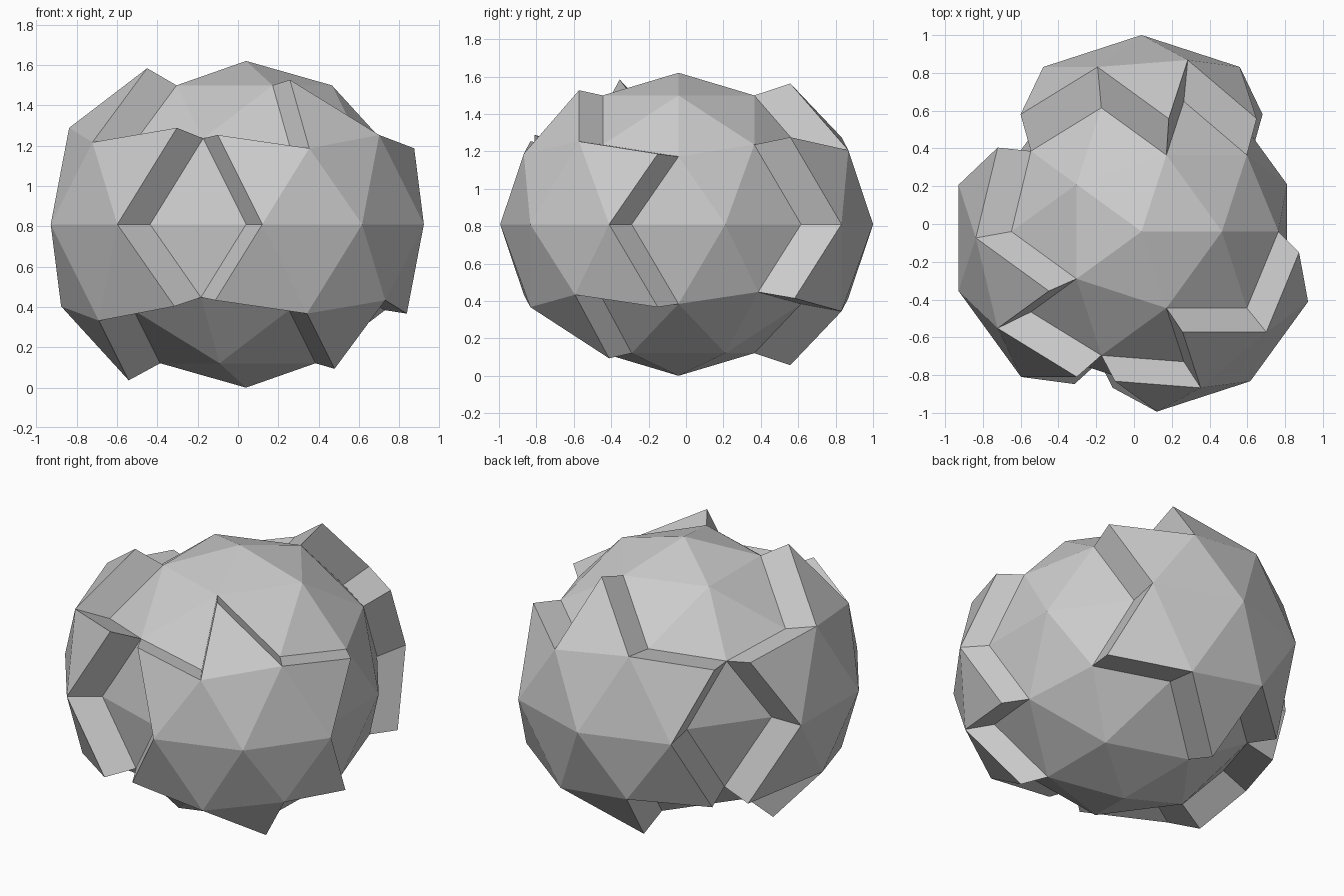
import bpy, bmesh, math
from mathutils import Vector

if "Cube" in bpy.data.objects:
    bpy.data.objects.remove(bpy.data.objects["Cube"])

R = 0.81
CENTRE = Vector((0.04, -0.04, R))


def add_object(name, bm):
    bmesh.ops.recalc_face_normals(bm, faces=bm.faces[:])
    mesh = bpy.data.meshes.new(name)
    bm.to_mesh(mesh)
    bm.free()
    ob = bpy.data.objects.new(name, mesh)
    ob.location = CENTRE
    bpy.context.collection.objects.link(ob)
    return ob


def faceted_ball():
    bm = bmesh.new()
    bmesh.ops.create_icosphere(bm, subdivisions=2, radius=R)
    return bm


def raised_panel(name, angle, push, grow):
    """Twelve facets around an equator direction, enlarged and pushed out."""
    n = Vector((math.cos(math.radians(angle)), math.sin(math.radians(angle)), 0))
    bm = faceted_ball()
    outside = [f for f in bm.faces
               if sum(v.co.dot(n) for v in f.verts) / (3 * R) < 0.667]
    bmesh.ops.delete(bm, geom=outside, context='FACES')
    new = bmesh.ops.extrude_face_region(bm, geom=bm.faces[:])['geom']
    for v in new:
        if isinstance(v, bmesh.types.BMVert):
            v.co += n * push + v.co * grow
    add_object(name, bm)


# core ball
add_object("core_ball", faceted_ball())

# three raised shell panels around the equator
raised_panel("rear_panel", 90, 0.155, 0.093)
raised_panel("left_panel", 198, 0.109, 0.123)
raised_panel("right_panel", 306, 0.137, 0.04)
